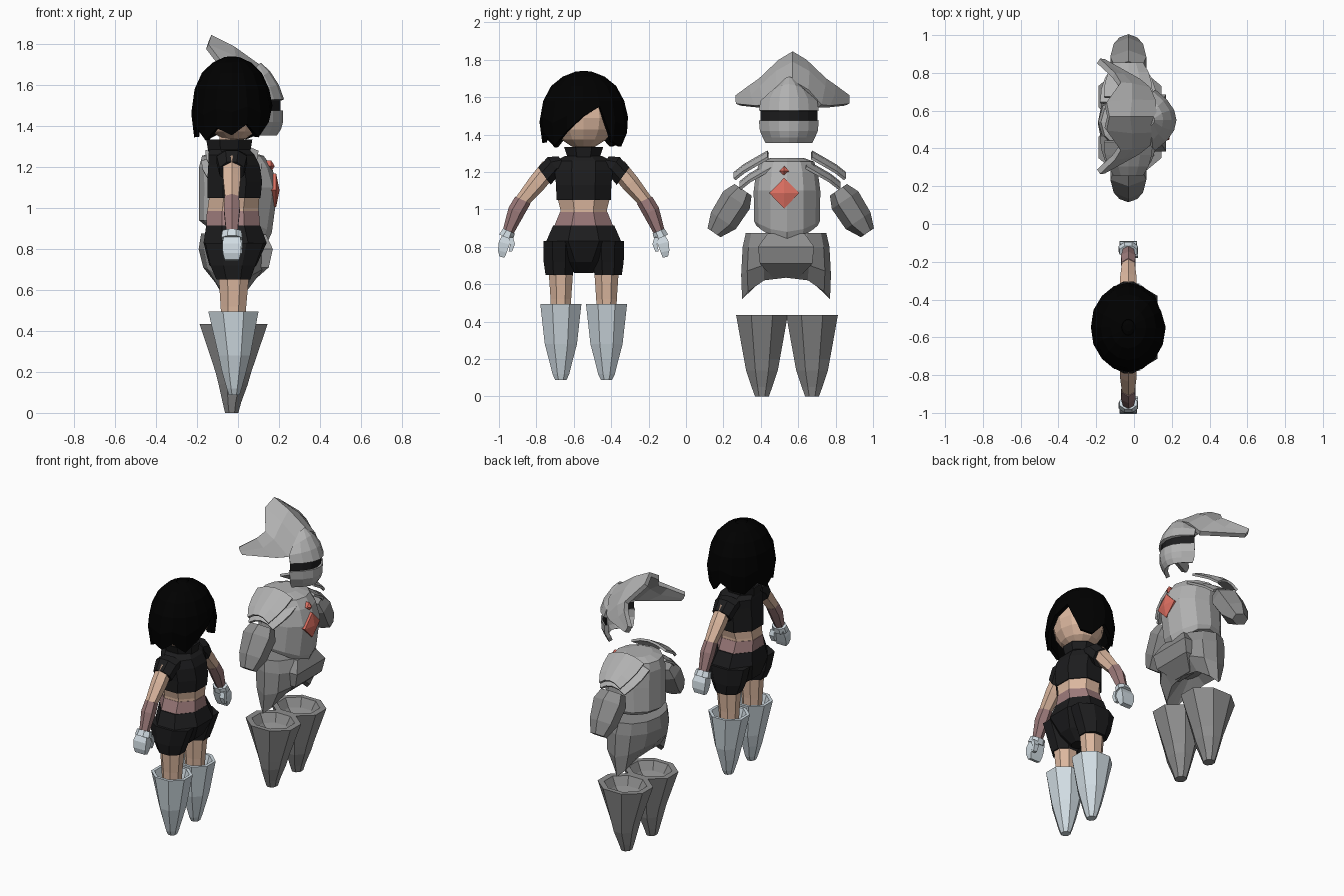
import bpy, bmesh
from math import sin, cos, pi, atan2


def paint(name, r, g, b):
    m = bpy.data.materials.new(name)
    m.diffuse_color = (r, g, b, 1)
    return m


SKIN = paint("skin", .72, .48, .35)
BLACK = paint("black", .012, .012, .013)
HAIR = paint("hair_black", 0, 0, 0)
MAUVE = paint("mauve", .34, .20, .20)
STEEL = paint("pale_steel", .64, .72, .77)
RED = paint("red", .72, .16, .12)
GREY = paint("plate_grey", .44, .44, .44)
DARK = paint("dark_plate", .27, .27, .27)


def loft(name, rings, mat=None, closed=True, caps=True, thick=0):
    """Skin a list of equal-length point rows."""
    bm = bmesh.new()
    rows = [[bm.verts.new(p) for p in r] for r in rings]
    n = len(rows[0])
    for a, b in zip(rows, rows[1:]):
        for i in range(n if closed else n - 1):
            j = (i + 1) % n
            bm.faces.new((a[i], a[j], b[j], b[i]))
    if closed and caps:
        bm.faces.new(rows[0])
        bm.faces.new(rows[-1])
    bmesh.ops.recalc_face_normals(bm, faces=bm.faces)
    me = bpy.data.meshes.new(name)
    bm.to_mesh(me)
    bm.free()
    ob = bpy.data.objects.new(name, me)
    bpy.context.collection.objects.link(ob)
    if mat:
        me.materials.append(mat)
    if thick:
        s = ob.modifiers.new("thickness", "SOLIDIFY")
        s.thickness, s.offset = thick, -1
    return ob


def body(name, rows, y, n=8, mat=None, ph=.5, drop=None, **kw):
    """Horizontal rings; each row is z, x_min, x_max, half width in y."""
    rings = []
    for k, (z, x0, x1, h) in enumerate(rows):
        a = [(i + ph) * 2 * pi / n for i in range(n)]
        e = 1 / cos(pi / n) if ph else 1
        rings.append([((x0 + x1) / 2 + e * (x1 - x0) / 2 * cos(t), y + e * h * sin(t),
                       z + (drop(k, t) if drop else 0)) for t in a])
    return loft(name, rings, mat, **kw)


def limb(name, path, y, s, n=6, mat=None, x=-.03):
    """Tube in the side plane; path rows are offset, z, x radius, other radius."""
    a = atan2(path[-1][1] - path[0][1], path[-1][0] - path[0][0]) + pi / 2
    rings = [[(x + rx * cos(t), y + s * (o + rv * sin(t) * cos(a)), z + rv * sin(t) * sin(a))
              for t in [(i + .5) * 2 * pi / n for i in range(n)]] for o, z, rx, rv in path]
    return loft(name, rings, mat)


# ---------------- girl figure ----------------
G = -.547
bpy.ops.mesh.primitive_uv_sphere_add(segments=12, ring_count=8, location=(-.02, G, 1.49))
head = bpy.context.object
head.name = "head"
head.scale = (.15, .17, .165)
head.data.materials.append(SKIN)

# bobbed hair with a swept fringe
ends = [1.50, 1.55, 1.36, 1.335, 1.41, 1.36, 1.335, 1.40, 1.345, 1.40,
        1.33, 1.39, 1.355, 1.41, 1.345, 1.42]
prof = [(1.30, .88), (1.40, .97), (1.49, 1.0), (1.58, .91), (1.66, .73), (1.71, .47), (1.737, .18)]


def hair_r(z):
    for (z0, r0), (z1, r1) in zip(prof, prof[1:]):
        if z <= z1:
            return r0 + (r1 - r0) * (z - z0) / (z1 - z0)
    return prof[-1][1]


def hair_row(zs):
    return [(-.03 + .2 * hair_r(z) * cos(i * pi / 8), G + .238 * hair_r(z) * sin(i * pi / 8), z)
            for i, z in enumerate(zs)]


rows = [hair_row([z] * 16) for z in (1.737, 1.71, 1.66, 1.58)]
rows += [hair_row([1.58 + (e - 1.58) * f for e in ends]) for f in (.5, 1)]
loft("hair", rows, HAIR, caps=False, thick=.025)
body("hair_crown", [(1.73, -.066, .006, .042), (1.74, -.05, -.01, .02)], G, 16, HAIR, ph=0)

# torso and clothing
body("neck", [(1.26, -.09, .02, .06), (1.38, -.09, .02, .06)], G, 8, SKIN)
body("collar", [(1.275, -.145, .06, .085), (1.335, -.155, .07, .105),
                (1.333, -.14, .055, .09), (1.29, -.11, .03, .07)], G, 8, BLACK)
body("crop_top", [(1.05, -.15, .11, .145), (1.13, -.15, .118, .148), (1.21, -.145, .105, .155),
                  (1.26, -.145, .08, .15), (1.285, -.14, .055, .10)], G, 8, BLACK)
body("midriff", [(.97, -.15, .10, .125), (1.0, -.148, .10, .125), (1.06, -.14, .105, .14)],
     G, 8, SKIN)
body("waist_band", [(.905, -.155, .108, .16), (.985, -.152, .102, .127)], G, 8, MAUVE)
body("shorts", [(.66, -.06, .02, .05), (.72, -.14, .09, .11), (.83, -.168, .14, .20),
                (.915, -.155, .108, .163)], G, 8, BLACK)

# limbs
for s, side in ((-1, "left"), (1, "right")):
    leg = G + s * .122
    body(side + "_shorts_leg", [(.65, -.105, .06, .073), (.72, -.135, .085, .083),
                                (.83, -.16, .125, .085)], leg + s * .009, 8, BLACK)
    body(side + "_thigh", [(.36, -.075, .03, .052), (.52, -.085, .04, .055),
                           (.68, -.095, .055, .066)], leg, 8, SKIN)
    body(side + "_boot", [(.088, -.045, .008, .03), (.12, -.055, .018, .045), (.20, -.078, .04, .065),
                          (.28, -.095, .06, .086), (.495, -.145, .10, .11),
                          (.495, -.125, .08, .092), (.40, -.095, .05, .07)], leg, 8, STEEL)
    limb(side + "_sleeve", [(.11, 1.25, .075, .045), (.16, 1.235, .08, .06), (.21, 1.178, .065, .062)],
         G, s, 8, BLACK)
    limb(side + "_upper_arm", [(.18, 1.225, .05, .05), (.25, 1.14, .05, .049), (.35, 1.02, .036, .036)],
         G, s, 6, SKIN)
    limb(side + "_bracer", [(.325, 1.05, .04, .045), (.36, .99, .045, .046), (.41, .865, .03, .028)],
         G, s, 6, MAUVE)
    limb(side + "_glove_cuff", [(.40, .885, .05, .037), (.415, .85, .056, .043)], G, s, 8, STEEL)
    limb(side + "_glove", [(.408, .86, .055, .037), (.425, .82, .066, .042), (.435, .775, .062, .034),
                           (.437, .745, .05, .02)], G, s, 4, STEEL)
    limb(side + "_thumb", [(.39, .85, .022, .018), (.38, .815, .024, .018), (.392, .775, .018, .013)],
         G, s, 4, STEEL, x=.005)

# ---------------- suit of armour ----------------
A = .54

# swept hat plate, each rib given back to front
ribs = [[(-.13, 0, 1.845), (-.02, 0, 1.79), (.12, 0, 1.69)],
        [(-.145, .075, 1.80), (-.01, .09, 1.74), (.115, .085, 1.64)],
        [(-.07, .18, 1.70), (-.01, .175, 1.66), (.085, .155, 1.56)],
        [(-.10, .23, 1.665), (-.055, .225, 1.61), (.03, .20, 1.555)],
        [(-.18, .305, 1.61), (-.17, .305, 1.585), (-.155, .303, 1.565)]]
full = [[(x, -y, z) for x, y, z in r] for r in ribs[:0:-1]] + ribs
loft("hat_plate", [[(x, y + .57, z) for x, y, z in r] for r in full], GREY, closed=False, thick=.03)


# visor: brow, eye slit, jaw
def arc(z, x, h, d, bow=0):
    return [(x - d * (t / 3) ** 2, .55 + h * t / 3, z - bow * (t / 3) ** 2) for t in range(-3, 4)]


loft("visor_brow", [arc(1.71, .11, .03, .02, .02), arc(1.67, .155, .11, .06, .05),
                    arc(1.60, .20, .152, .10, .02), arc(1.53, .225, .16, .11)],
     GREY, closed=False, thick=.025)
loft("visor_slit", [arc(1.54, .208, .152, .10), arc(1.465, .208, .152, .10)], BLACK,
     closed=False, thick=.01)
loft("visor_jaw", [arc(1.475, .22, .16, .11), arc(1.42, .22, .155, .11), arc(1.385, .21, .14, .11),
                   arc(1.355, .19, .125, .09)], GREY, closed=False, thick=.025)

# breastplate with pointed front hem
body("breastplate", [(.915, -.16, .145, .165), (.94, -.19, .165, .177), (1.10, -.19, .195, .178),
                     (1.20, -.19, .165, .165), (1.255, -.175, .125, .145), (1.275, -.11, .05, .09)],
     A, 12, GREY, ph=0,
     drop=lambda k, t: -(.08, .06, 0, 0, 0, 0)[k] * max(0, cos(t)) ** 2)


# red chest gems
def gem(name, z, h, x):
    def square(px, r):
        return [(px, A - .015 + r * sin(i * pi / 2), z + r * 1.03 * cos(i * pi / 2)) for i in range(4)]
    loft(name, [square(x - .04, h), square(x, h), square(x + .016, .002)], RED)


gem("chest_gem", 1.087, .08, .186)
gem("small_gem", 1.205, .026, .162)

# hip armour with drooping side tassets
low = lambda k, t: -(0, .115, .06, 0, 0)[k] * abs(sin(t)) ** 3
body("hip_armour", [(.68, -.06, .01, .08), (.635, -.11, .06, .235), (.71, -.17, .145, .24),
                    (.80, -.192, .162, .232), (.875, -.18, .13, .215)], A - .005, 12, DARK,
     ph=0, drop=low)
body("front_hip_plate", [(.635, .03, .065, .07), (.71, .10, .15, .14), (.80, .11, .17, .15),
                         (.87, .08, .137, .10)], A - .005, 4, DARK)

for s, side in ((-1, "left"), (1, "right")):
    # shoulder plates, two layers
    for layer, dz, do, h in (("upper", 0, 0, .13), ("lower", -.05, -.03, .15)):
        plate = [(.12, 1.315), (.19, 1.275), (.25, 1.24), (.30, 1.20)]
        loft(side + "_" + layer + "_pauldron",
             [[(-.03 + h * w * (1 - .4 * (k / 3) ** 2), .555 + s * (o + do), z + dz - .035 * w * w)
               for w in (-1, -.5, 0, .5, 1)] for k, (o, z) in enumerate(plate)],
             GREY, closed=False, thick=.015)
    # forearm guard and greave
    limb(side + "_gauntlet", [(.255, 1.105, .085, .055), (.29, 1.05, .11, .085), (.36, .94, .09, .08),
                              (.41, .875, .055, .042)], .56, s, 6, DARK)
    leg = A + s * .13
    body(side + "_greave", [(0, -.063, .002, .037), (.05, -.075, .015, .055), (.14, -.095, .048, .085),
                            (.20, -.11, .065, .096), (.435, -.188, .145, .138),
                            (.435, -.15, .105, .108), (.38, -.12, .075, .08), (.34, -.08, .04, .05)],
         leg + s * .004, 8, DARK)
